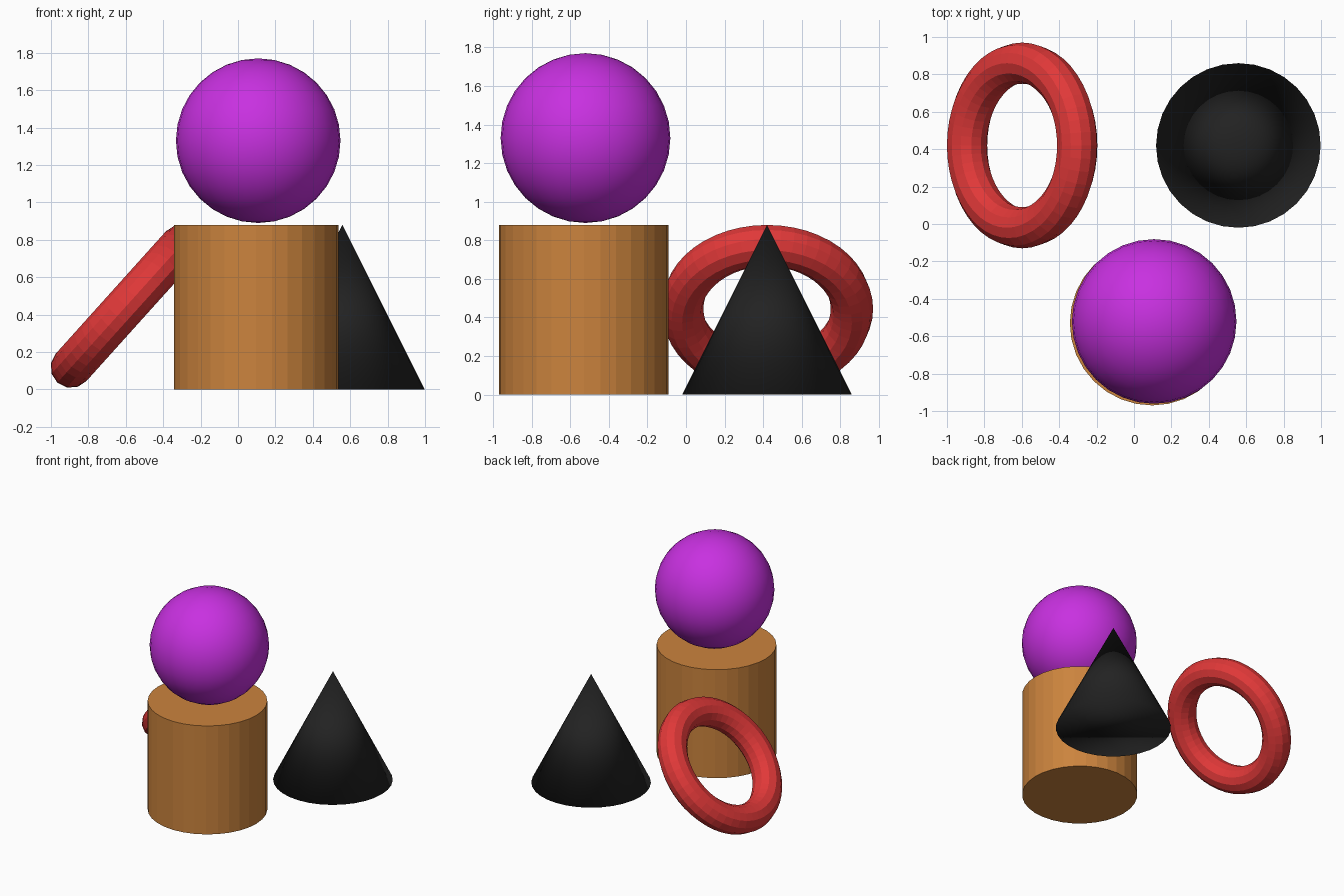
import bpy
import math

if "Cube" in bpy.data.objects:
    bpy.data.objects.remove(bpy.data.objects["Cube"])

R = 0.44  # shared radius of every solid


def finish(name, color_name, color, smooth):
    ob = bpy.context.object
    ob.name = name
    mat = bpy.data.materials.new(color_name)
    mat.diffuse_color = (*color, 1)
    mat.use_nodes = True
    mat.node_tree.nodes["Principled BSDF"].inputs["Base Color"].default_value = mat.diffuse_color
    ob.data.materials.append(mat)
    for p in ob.data.polygons:
        p.use_smooth = smooth
    return ob


# upright cylinder
bpy.ops.mesh.primitive_cylinder_add(vertices=32, radius=R, depth=2 * R,
                                    location=(0.097, -0.53, R))
finish("cylinder", "orange brown", (0.60, 0.23, 0.047), False)

# ball resting on the cylinder
bpy.ops.mesh.primitive_uv_sphere_add(segments=32, ring_count=16, radius=R,
                                     location=(0.108, -0.521, 1.33))
finish("ball", "purple", (0.58, 0.03, 0.75), True)

# cone, smooth over its whole surface
bpy.ops.mesh.primitive_cone_add(vertices=32, radius1=R, radius2=0, depth=2 * R,
                                location=(0.558, 0.42, R))
finish("cone", "black", (0.016, 0.016, 0.016), True)

# tilted faceted ring
bpy.ops.mesh.primitive_torus_add(major_segments=48, minor_segments=12,
                                 major_radius=R, minor_radius=R / 4,
                                 location=(-0.598, 0.42, 0.445),
                                 rotation=(0, math.radians(-48), 0))
finish("ring", "red", (0.75, 0.04, 0.04), False)
